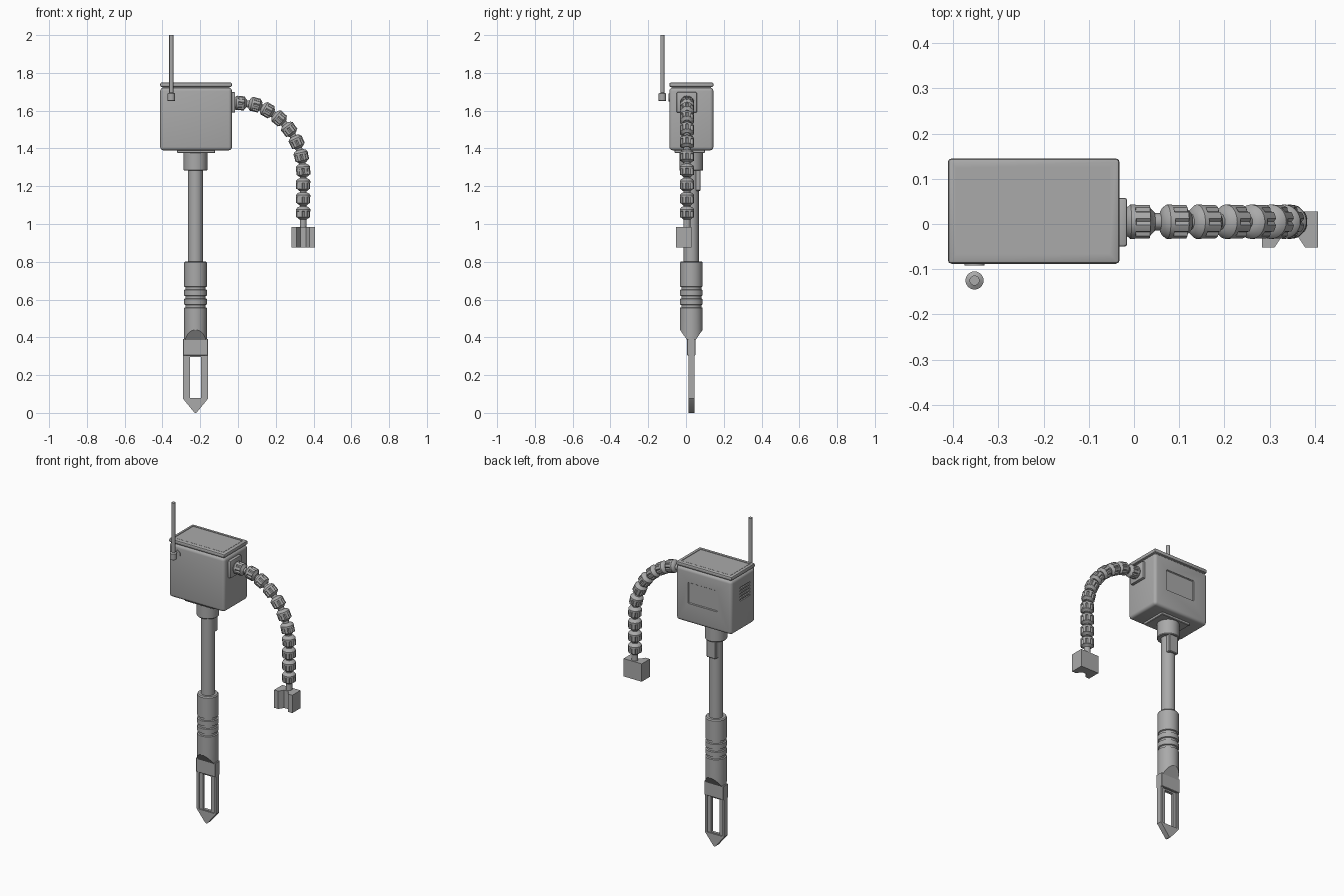
import bpy, bmesh, math
from mathutils import Matrix, Vector

cube = bpy.data.objects.get("Cube")
if cube:
    bpy.data.objects.remove(cube, do_unlink=True)

grey = bpy.data.materials.new("plain grey")
grey.use_nodes = True
colour = (0.4, 0.4, 0.4, 1)
grey.diffuse_color = colour
grey.node_tree.nodes["Principled BSDF"].inputs["Base Color"].default_value = colour

AX, AY = -0.225, 0.028      # pole axis
ARM_Y = 0.005               # plane of the bent arm
parts = []


def finish(name, bm):
    bmesh.ops.recalc_face_normals(bm, faces=bm.faces)
    mesh = bpy.data.meshes.new(name)
    bm.to_mesh(mesh)
    bm.free()
    mesh.materials.append(grey)
    ob = bpy.data.objects.new(name, mesh)
    bpy.context.collection.objects.link(ob)
    parts.append(ob)
    return ob


def box(name, x, y, z, bevel=0, seg=3):
    bm = bmesh.new()
    bmesh.ops.create_cube(bm, size=1)
    for v in bm.verts:
        v.co = [lo + (c + 0.5) * (hi - lo) for c, (lo, hi) in zip(v.co, (x, y, z))]
    if bevel:
        bmesh.ops.bevel(bm, geom=bm.edges[:], offset=bevel, segments=seg,
                        profile=0.5, affect='EDGES')
    return finish(name, bm)


def lathe_mesh(profile, matrix, seg=32, slot=None):
    """Revolve (radius, height) points; slot(i, k) gives a radius cut."""
    bm = bmesh.new()
    rings = []
    for k, (r, h) in enumerate(profile):
        ring = []
        for i in range(seg):
            a = math.tau * i / seg
            q = r - (slot(i, k) if slot else 0)
            ring.append(bm.verts.new(matrix @ Vector((q * math.cos(a), q * math.sin(a), h))))
        rings.append(ring)
    for a, b in zip(rings, rings[1:]):
        for i in range(seg):
            j = (i + 1) % seg
            bm.faces.new((a[i], a[j], b[j], b[i]))
    bm.faces.new(rings[0])
    bm.faces.new(rings[-1])
    return bm


def lathe(name, profile, x, y, seg=32):
    return finish(name, lathe_mesh(profile, Matrix.Translation((x, y, 0)), seg))


def prism(name, outline, place, depth):
    bm = bmesh.new()
    face = bm.faces.new([bm.verts.new(place(*p)) for p in outline])
    new = bmesh.ops.extrude_face_region(bm, geom=[face])["geom"]
    bmesh.ops.translate(bm, vec=depth, verts=[g for g in new if isinstance(g, bmesh.types.BMVert)])
    return finish(name, bm)


def cut(target, *cutters):
    for c in cutters:
        mod = target.modifiers.new("cut", 'BOOLEAN')
        mod.operation, mod.object, mod.solver = 'DIFFERENCE', c, 'EXACT'
    graph = bpy.context.evaluated_depsgraph_get()
    mesh = bpy.data.meshes.new_from_object(target.evaluated_get(graph))
    target.modifiers.clear()
    target.data = mesh
    for c in cutters:
        parts.remove(c)
        bpy.data.objects.remove(c, do_unlink=True)


# Instrument case with screen recess and side vents
case = box("case_body", (-0.412, -0.032), (-0.088, 0.145), (1.39, 1.722), 0.018, 4)
screen = box("screen_cutter", (-0.315, -0.115), (0.139, 0.2), (1.51, 1.64), 0.004, 1)
vents = [box("vent_cutter", (-0.5, -0.404), (-0.035, 0.06), (z, z + 0.009))
         for z in [1.57 + 0.019 * i for i in range(5)]]
cut(case, screen, *vents)
box("case_seam", (-0.4, -0.044), (-0.076, 0.133), (1.70, 1.735))
lid = box("case_lid", (-0.412, -0.032), (-0.088, 0.145), (1.725, 1.749), 0.008, 2)
cut(lid, box("lid_cutter", (-0.394, -0.054), (-0.065, 0.124), (1.746, 1.8)))
box("lid_panel", (-0.391, -0.057), (-0.062, 0.121), (1.74, 1.748))

# Antenna and its round socket on the case
lathe("antenna", [(0.016, 1.65), (0.02, 1.653), (0.02, 1.69), (0.011, 1.695), (0.011, 2.0)],
      -0.353, -0.125, 24)
finish("antenna_socket", lathe_mesh(
    [(0.022, 0), (0.022, 0.006)],
    Matrix.Translation((-0.353, -0.086, 1.67)) @ Matrix.Rotation(math.pi / 2, 4, 'X')))

# Mount, pole and rear clip
box("mount_plate", (-0.322, -0.122), (-0.06, 0.1), (1.375, 1.395), 0.003, 1)
lathe("mount_collar", [(0.06, 1.283), (0.063, 1.287), (0.063, 1.385)], AX, AY)
lathe("pole", [(0.04, 0.78), (0.04, 1.3)], AX, AY)
box("rear_clip", (AX - 0.032, AX + 0.032), (AY, 0.078), (1.175, 1.29), 0.004, 1)

# Grip: grooved cylinder, cut to a wedge at the lower end
profile = [(0.06, 0.38)]
for z in (0.565, 0.612, 0.66):
    profile += [(0.06, z - 0.009), (0.053, z - 0.006), (0.053, z + 0.006), (0.06, z + 0.009)]
profile += [(0.06, 0.795), (0.055, 0.802)]
bm = lathe_mesh(profile, Matrix.Translation((AX, AY, 0)), 48)
for side in (1, -1):
    res = bmesh.ops.bisect_plane(bm, geom=bm.verts[:] + bm.edges[:] + bm.faces[:],
                                 plane_co=(AX, AY + side * 0.022, 0.385),
                                 plane_no=(0, side * 0.055, -0.038), clear_outer=True)
    bmesh.ops.holes_fill(bm, edges=[e for e in bm.edges if e.is_boundary])
finish("grip", bm)

# Blade with a through window, surrounded by a shallow recess on both faces
W = 0.066
box("blade_root", (AX - W, AX + W), (AY - 0.022, AY + 0.022), (0.305, 0.392), 0.002, 1)
blade = prism("blade", [(-W, 0.32), (-W, 0.075), (-0.008, 0.004), (0, 0), (0.008, 0.004),
                        (W, 0.075), (W, 0.32)],
              lambda x, z: (AX + x, AY - 0.016, z), (0, 0.032, 0))
cut(blade,
    box("window_cutter", (AX - 0.029, AX + 0.029), (-0.1, 0.2), (0.08, 0.295)),
    box("front_recess", (AX - 0.051, AX + 0.051), (-0.1, AY - 0.009), (0.076, 0.304)),
    box("back_recess", (AX - 0.051, AX + 0.051), (AY + 0.009, 0.2), (0.076, 0.304)))

# Jointed arm: core tube threaded through slotted beads
box("arm_plate", (-0.04, -0.015), (-0.05, 0.058), (1.59, 1.698), 0.006, 2)
centres = [(0.01, 1.64), (0.09, 1.632), (0.155, 1.603), (0.217, 1.56), (0.27, 1.502),
           (0.31, 1.435), (0.335, 1.36), (0.345, 1.285), (0.345, 1.21),
           (0.345, 1.135), (0.345, 1.06)]
path = [(-0.03, 1.64)] + centres + [(0.345, 0.97)]
pts = [Vector((x, ARM_Y, z)) for x, z in path]
curve = bpy.data.curves.new("arm_core", 'CURVE')
curve.dimensions = '3D'
curve.bevel_depth = 0.019
curve.bevel_resolution = 3
spline = curve.splines.new('POLY')
spline.points.add(len(pts) - 1)
for sp, p in zip(spline.points, pts):
    sp.co = (*p, 1)
core = bpy.data.objects.new("arm_core", curve)
bpy.context.collection.objects.link(core)
core.data.materials.append(grey)

bead = [(0.019, -0.033), (0.031, -0.027), (0.038, -0.018), (0.038, -0.008),
        (0.038, -0.007), (0.038, 0.024), (0.031, 0.026), (0.02, 0.036)]


def bead_slot(i, k):
    return 0.006 if i % 4 == 0 and k in (4, 5) else 0


for n, (a, p, b) in enumerate(zip(pts, pts[1:], pts[2:])):
    m = Matrix.Translation(p) @ (b - a).to_track_quat('Z', 'Y').to_matrix().to_4x4()
    finish(f"arm_bead_{n + 1}", lathe_mesh(bead, m, 32, bead_slot))

# Sensor head with a front channel
half = [(0.062, 0.028), (0.062, -0.052), (0.034, -0.052), (0.014, -0.022)]
outline = half + [(-x, y) for x, y in reversed(half)]
prism("sensor_head", outline, lambda x, y: (0.345 + x, y, 0.875), (0, 0, 0.11))

# Smooth shading with sharp edges kept
bpy.ops.object.select_all(action='DESELECT')
for ob in parts:
    ob.select_set(True)
bpy.context.view_layer.objects.active = parts[0]
bpy.ops.object.shade_smooth_by_angle(angle=math.radians(30))
